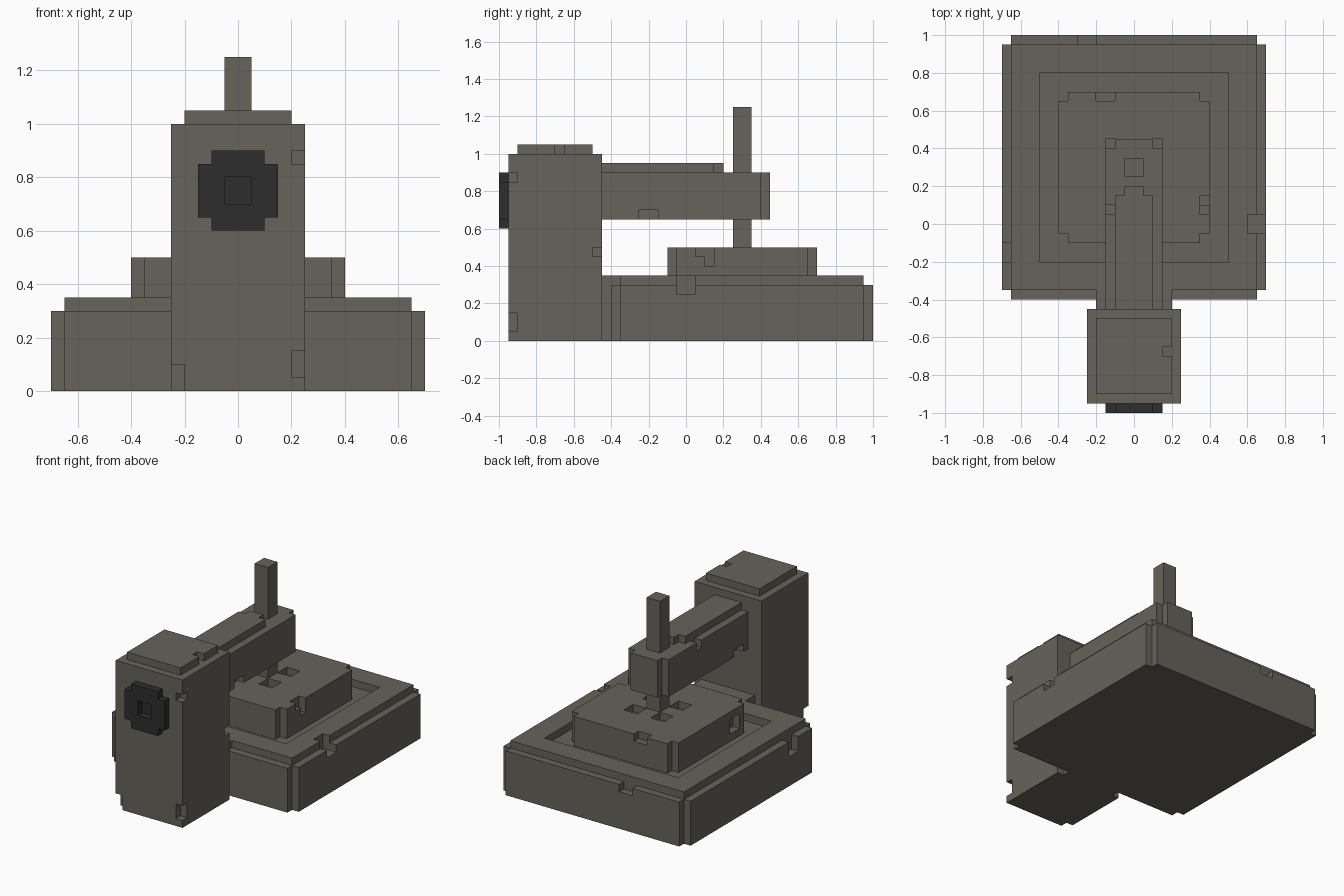
import bpy, bmesh, math
from itertools import product

if "Cube" in bpy.data.objects:
    bpy.data.objects.remove(bpy.data.objects["Cube"])

U = 0.05  # grid cell size; every box below is in whole cells


def material(name, rgb):
    m = bpy.data.materials.new(name)
    m.diffuse_color = (*rgb, 1.0)
    m.use_nodes = True
    m.node_tree.nodes["Principled BSDF"].inputs["Base Color"].default_value = m.diffuse_color
    return m


GREY = material("warm_grey", (0.133, 0.125, 0.102))
DARK = material("charcoal", (0.027, 0.027, 0.027))


def cells(box):
    x0, x1, y0, y1, z0, z1 = box
    return set(product(range(x0, x1), range(y0, y1), range(z0, z1)))


def block_part(name, mat, solid, cuts=()):
    """Blocky part: union of boxes minus cut boxes, as one clean shell."""
    filled = set().union(*(cells(b) for b in solid))
    for b in cuts:
        filled -= cells(b)
    bm = bmesh.new()
    verts = {}

    def vert(p):
        if p not in verts:
            verts[p] = bm.verts.new([c * U for c in p])
        return verts[p]

    for c in filled:
        for axis, side in product(range(3), (0, 1)):
            n = list(c)
            n[axis] += 1 if side else -1
            if tuple(n) in filled:
                continue
            a, b = (axis + 1) % 3, (axis + 2) % 3
            loop = []
            for da, db in ((0, 0), (1, 0), (1, 1), (0, 1)):
                p = list(c)
                p[axis] += side
                p[a] += da
                p[b] += db
                loop.append(vert(tuple(p)))
            bm.faces.new(loop if side else loop[::-1])
    # merge coplanar cells into large flat faces
    bmesh.ops.dissolve_limit(bm, angle_limit=math.radians(1),
                             verts=bm.verts[:], edges=bm.edges[:])
    me = bpy.data.meshes.new(name)
    bm.to_mesh(me)
    bm.free()
    me.materials.append(mat)
    ob = bpy.data.objects.new(name, me)
    bpy.context.collection.objects.link(ob)
    return ob


# Base slab with stepped rim, sunken tray and neck towards the column
block_part("base", GREY,
           [(-14, 14, -7, 19, 0, 6), (-13, 13, -8, 20, 0, 6),
            (-13, 13, -7, 19, 6, 7), (-4, 4, -9, -7, 0, 7)],
           [(-10, 10, -4, 16, 6, 7),       # tray
            (12, 14, -1, 1, 5, 7),         # right edge chip
            (-6, -4, 19, 20, 5, 6),        # back edge chip
            (-14, -13, -4, -2, 4, 6)])     # left edge chip

# Work block with notched corners and four holes round the spindle
holes = [(x, x + 2, y, y + 2, 9, 10) for x in (-3, 1) for y in (3, 7)]
block_part("work_block", GREY,
           [(-8, 8, -1, 13, 6, 10), (-7, 7, -2, 14, 6, 10)],
           holes + [(7, 8, 2, 3, 8, 10), (7, 8, 1, 2, 9, 10),
                    (-4, -2, 13, 14, 9, 10), (-8, -7, 0, 2, 7, 9)])

# Column with chipped edges
block_part("column", GREY, [(-5, 5, -19, -9, 0, 20)],
           [(4, 5, -19, -18, 17, 18), (4, 5, -19, -18, 1, 3),
            (-5, -4, -19, -18, 0, 2), (4, 5, -10, -9, 9, 10)])
block_part("column_cap", GREY, [(-4, 4, -18, -10, 20, 21)],
           [(3, 4, -14, -13, 20, 21)])

# Arm and the rail on top of it
block_part("arm", GREY,
           [(-3, 3, -9, 8, 13, 18), (-2, 2, 8, 9, 13, 18)],
           [(2, 3, -5, -3, 13, 14), (-3, -2, 1, 2, 17, 18),
            (-3, -2, -8, -6, 13, 14)])
block_part("arm_rail", GREY,
           [(-2, 2, -9, 3, 18, 19), (-1, 1, 3, 4, 18, 19)])

# Spindle, above and below the arm
block_part("spindle_top", GREY, [(-1, 1, 5, 7, 18, 25)])
block_part("spindle_bottom", GREY, [(-1, 1, 5, 7, 10, 13)])

# Dark knob with a square socket, and the socket floor
block_part("knob", DARK,
           [(-3, 3, -20, -19, 13, 17), (-2, 2, -20, -19, 12, 18)],
           [(-1, 1, -20, -19, 14, 16)])
floor = block_part("knob_socket", DARK, [(-1, 1, -1, 0, 14, 16)])
floor.scale.y = 0.1
floor.location.y = -19 * U
